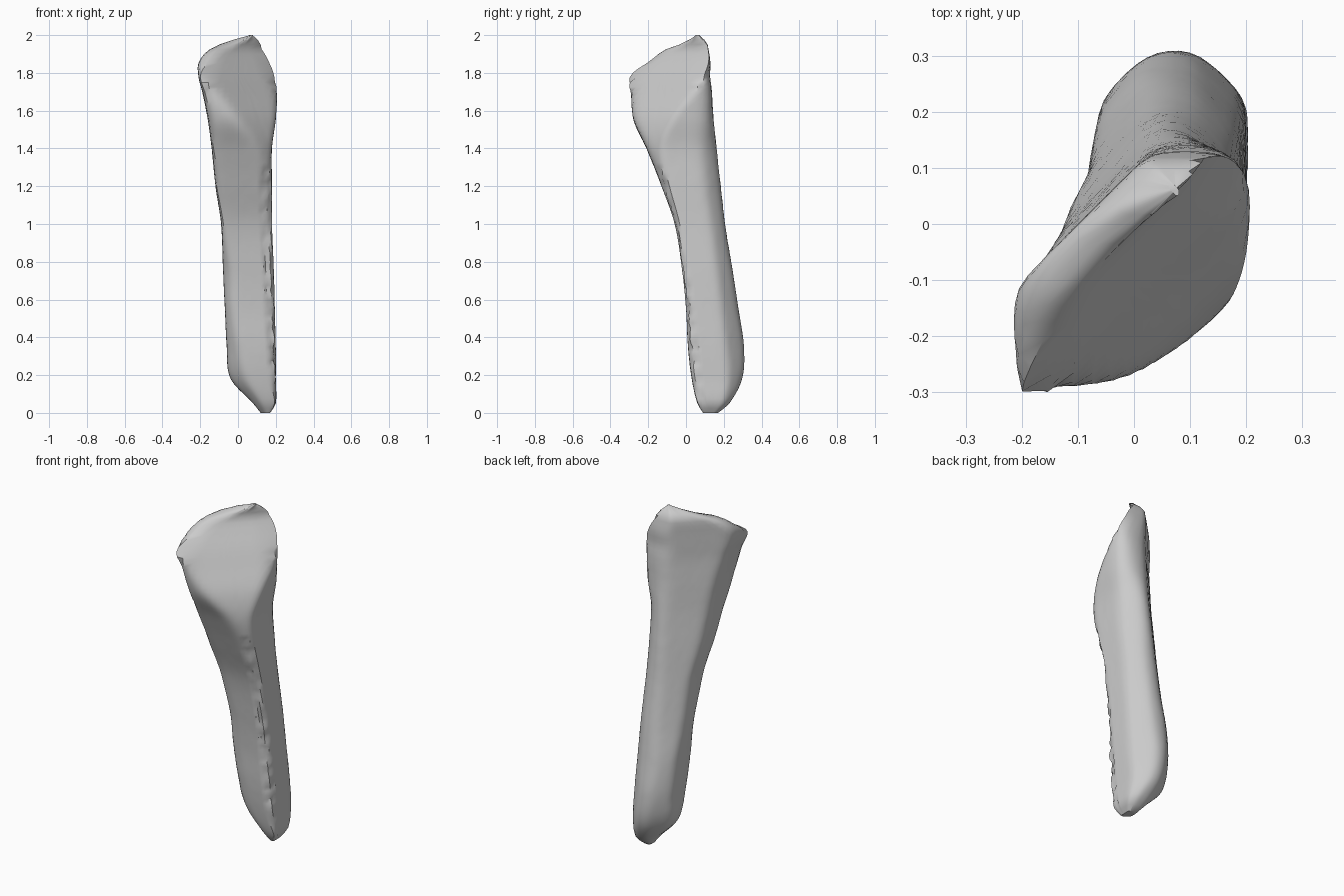
import bpy, bmesh, math, random
from mathutils import Vector

cube = bpy.data.objects.get("Cube")
if cube:
    bpy.data.objects.remove(cube, do_unlink=True)
random.seed(4)

SIDES = 56
RINGS = 80
SHARPNESS = 24

# Each row: height, then how far the section reaches in eight compass
# directions, counter-clockwise from +x (all in hundredths)
SECTIONS = [
    (0, 17, 23, 17, 3, -12, -17, -9, 6),
    (5, 20, 28, 23, 9, -8, -13, -6, 10),
    (18, 20, 30, 30, 17, 4, -5, -3, 12),
    (35, 20, 29, 31, 20, 6, -1, -1, 13),
    (55, 19.5, 27, 28, 19, 7, 2, 0, 14),
    (75, 19, 25, 25, 16, 8, 4, 2, 16),
    (100, 18, 22, 21, 13, 9, 11, 6, 18),
    (120, 18, 20, 19, 11, 12, 18, 13, 20),
    (140, 18, 19, 17, 9, 14, 25, 21, 22),
    (155, 20, 21, 15, 8, 16, 30, 28, 19.5),
    (170, 21, 22, 14, 7, 19, 35, 30, 12.5),
    (178, 21, 22, 13, 7, 21, 38, 32, 8.5),
    (186, 20.5, 21.5, 13, 7, 21, 29, 20, 4),
    (192, 18, 20, 12, 7, 16, 20, 12, 1),
    (196, 14, 16, 11, 6, 8, 6, 1, 1),
    (200, 8, 10, 7, 1, -6, -9, -5, 2),
]


def direction(turn):
    return Vector((math.cos(turn), math.sin(turn)))


COMPASS = [direction(k * math.pi / 4) for k in range(8)]
HALFWAY = [direction((k + 0.5) * math.pi / 4) for k in range(7)]


def slope(row, column):
    """Growth of one reach around a row, for a smooth flow along the shaft."""
    a, b = SECTIONS[max(row - 1, 0)], SECTIONS[min(row + 1, len(SECTIONS) - 1)]
    return (b[column] - a[column]) / (b[0] - a[0])


def reach_at(height):
    """Smoothly blend the reaches of the two rows around a height."""
    row = max(i for i, s in enumerate(SECTIONS[:-1]) if s[0] <= height)
    low, high = SECTIONS[row], SECTIONS[row + 1]
    span = high[0] - low[0]
    t = (height - low[0]) / span
    ease = t * t * (3 - 2 * t)
    reach = []
    for c in range(1, 9):
        value = low[c] + (high[c] - low[c]) * ease
        value += span * t * (1 - t) * ((1 - t) * slope(row, c) - t * slope(row + 1, c))
        reach.append(value / 100)
    return reach


def section_points(height):
    """Rounded outline, left sharp only at the broken front edge."""
    reach = reach_at(height)
    centre = sum((n * r for n, r in zip(COMPASS, reach)), Vector((0, 0))) / 4
    gaps = [max(r - n.dot(centre), 0.005) for n, r in zip(COMPASS, reach)]
    limits = list(zip(COMPASS, gaps))
    for k, normal in enumerate(HALFWAY):
        limits.append((normal, (gaps[k] + gaps[k + 1]) * 0.525))
    points = []
    for i in range(SIDES):
        ray = direction(math.tau * i / SIDES)
        total = sum(max(ray.dot(n) / gap, 0) ** SHARPNESS for n, gap in limits)
        # Chips along the broken front edge, faint wear elsewhere
        chipped = ray.dot(COMPASS[7]) > 0.98 and height < 130
        wear = 0.1 if chipped else 0.006
        radius = total ** (-1 / SHARPNESS) * (1 - wear * random.random())
        spot = centre + ray * radius
        points.append((spot.x, spot.y, height / 100))
    return points


# Shaft: loft through the sections, closed at both ends
bm = bmesh.new()
rings = []
for i in range(RINGS + 1):
    rings.append([bm.verts.new(p) for p in section_points(200 * i / RINGS)])
for below, above in zip(rings, rings[1:]):
    for i in range(SIDES):
        j = (i + 1) % SIDES
        bm.faces.new((below[i], below[j], above[j], above[i]))
bm.faces.new(rings[0][::-1])
bm.faces.new(rings[-1])
bmesh.ops.remove_doubles(bm, verts=bm.verts, dist=0.0005)
bmesh.ops.recalc_face_normals(bm, faces=bm.faces)
mesh = bpy.data.meshes.new("bone_shaft")
bm.to_mesh(mesh)
bm.free()
shaft = bpy.data.objects.new("bone_shaft", mesh)
bpy.context.collection.objects.link(shaft)

# Plain grey surface
grey = bpy.data.materials.new("plain_grey")
grey.use_nodes = True
colour = (0.6, 0.6, 0.6, 1)
grey.diffuse_color = colour
grey.node_tree.nodes["Principled BSDF"].inputs["Base Color"].default_value = colour
mesh.materials.append(grey)

# Smooth shading that keeps the broken edges crisp
bpy.ops.object.select_all(action="DESELECT")
shaft.select_set(True)
bpy.context.view_layer.objects.active = shaft
bpy.ops.object.shade_smooth_by_angle(angle=math.radians(40))
